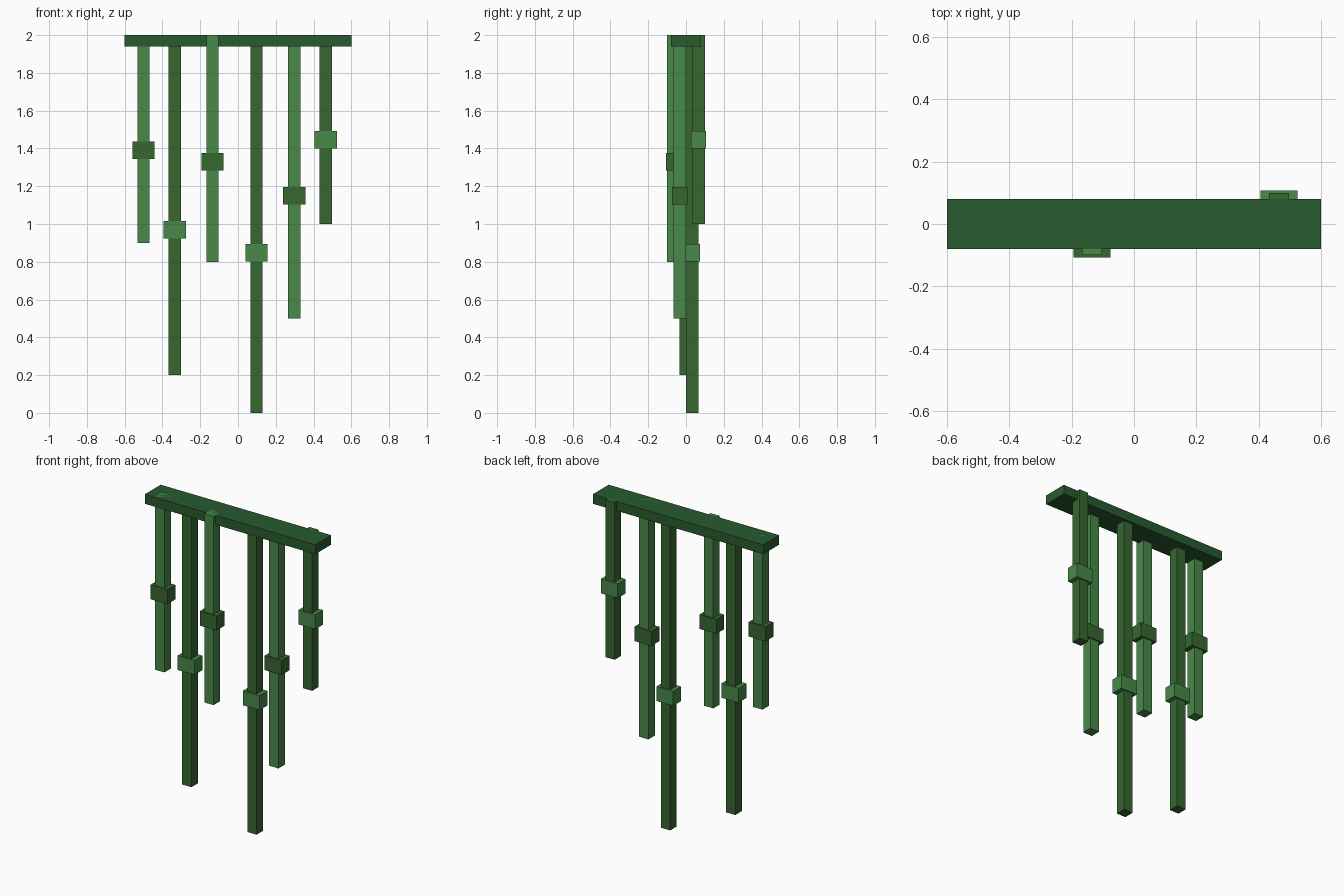
import bpy

if "Cube" in bpy.data.objects:
    bpy.data.objects.remove(bpy.data.objects["Cube"])


def material(name, rgb):
    m = bpy.data.materials.new(name)
    m.diffuse_color = (*rgb, 1)
    m.use_nodes = True
    m.node_tree.nodes["Principled BSDF"].inputs["Base Color"].default_value = m.diffuse_color
    return m


def box(name, center, size, mat):
    bpy.ops.mesh.primitive_cube_add(size=1, location=center)
    ob = bpy.context.object
    ob.name = name
    ob.scale = size
    bpy.ops.object.transform_apply(location=False, rotation=False, scale=True)
    ob.data.materials.append(mat)
    return ob


bar_green = material("bar_green", (0.022, 0.105, 0.028))
light = material("light_vine_green", (0.065, 0.25, 0.067))
dark = material("dark_vine_green", (0.037, 0.135, 0.03))

# Top bar the vines hang from
box("top_bar", (0, 0, 1.97), (1.2, 0.16, 0.06), bar_green)

# Hanging vines: x, y, bottom height, leaf height
vines = [
    (-0.50, -0.04, 0.9, 1.39),
    (-0.335, -0.003, 0.2, 0.97),
    (-0.135, -0.067, 0.8, 1.33),
    (0.098, 0.033, 0.0, 0.848),
    (0.298, -0.033, 0.5, 1.15),
    (0.465, 0.067, 1.0, 1.447),
]
for i, (x, y, bottom, leaf_z) in enumerate(vines):
    stem, leaf = (light, dark) if i % 2 == 0 else (dark, light)
    # Strand, with a wider leaf clump around it
    box(f"vine_strand_{i + 1}", (x, y, (2 + bottom) / 2), (0.065, 0.065, 2 - bottom), stem)
    box(f"leaf_clump_{i + 1}", (x, y, leaf_z), (0.118, 0.08, 0.092), leaf)
